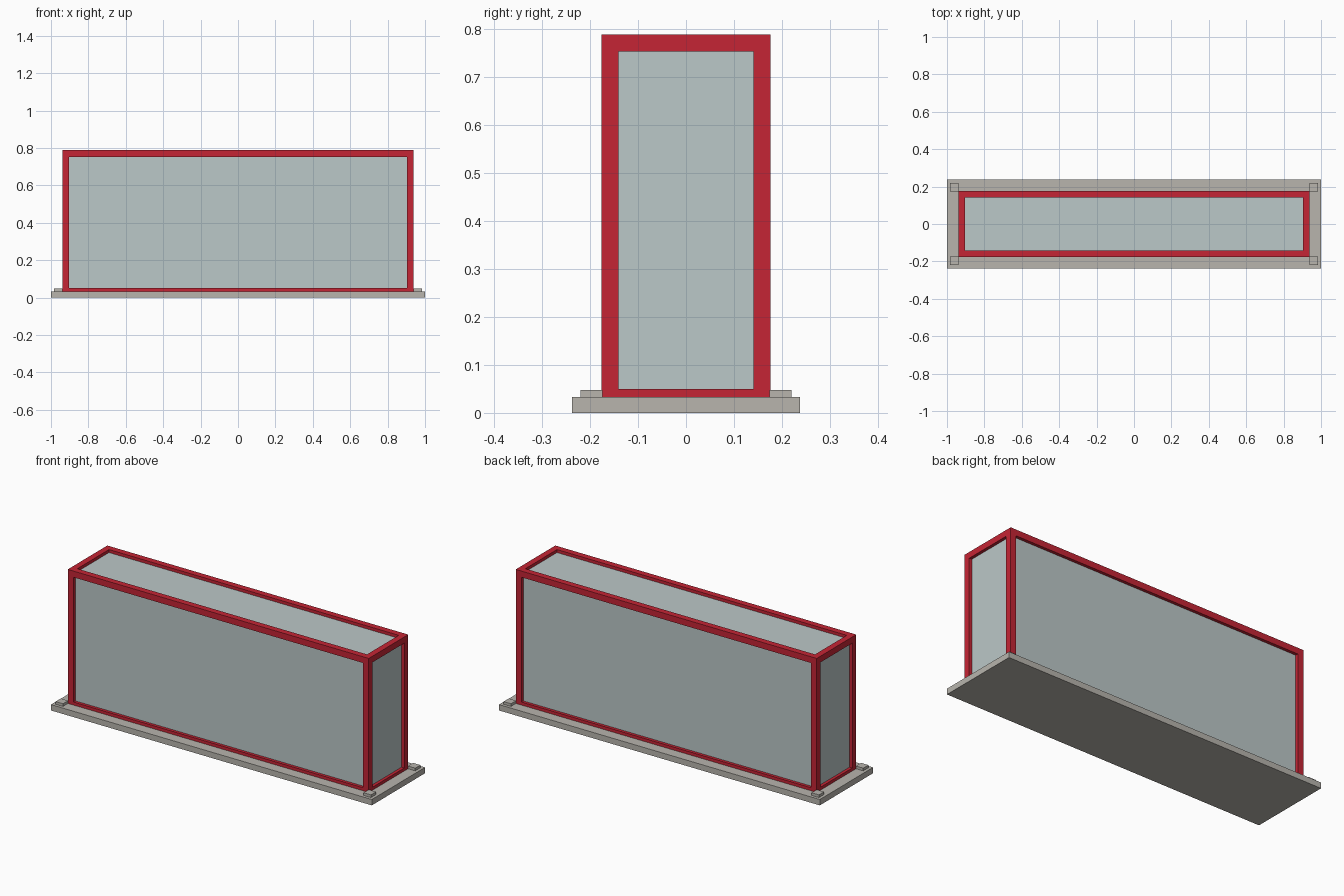
import bpy

old = bpy.data.objects.get("Cube")
if old:
    bpy.data.objects.remove(old, do_unlink=True)


def material(name, rgb):
    m = bpy.data.materials.new(name)
    m.use_nodes = True
    m.diffuse_color = (*rgb, 1)
    m.node_tree.nodes["Principled BSDF"].inputs["Base Color"].default_value = (*rgb, 1)
    return m


RED = material("frame red", (0.56, 0.018, 0.035))
GLASS = material("pale glass", (0.50, 0.58, 0.58))
STONE = material("warm grey", (0.48, 0.46, 0.42))


def box(name, lo, hi, mat):
    """Axis-aligned box between two corners."""
    bpy.ops.mesh.primitive_cube_add(size=1, location=[(a + b) / 2 for a, b in zip(lo, hi)])
    ob = bpy.context.object
    ob.name = name
    ob.scale = [b - a for a, b in zip(lo, hi)]
    bpy.ops.object.transform_apply(location=False, rotation=False, scale=True)
    ob.data.materials.append(mat)
    return ob


def span(sign, inner, outer):
    """Ordered interval on the chosen side of the centre."""
    return sorted((sign * inner, sign * outer))


# Outer half sizes of the case, and its bar and glass dimensions
X, Y, BOTTOM, TOP = 0.938, 0.176, 0.015, 0.788
BAR, RECESS, PANE = 0.035, 0.017, 0.006
BASE_TOP = 0.033
IX, IY, IZ0, IZ1 = X - BAR, Y - BAR, BOTTOM + BAR, TOP - BAR

# Base slab
box("base_slab", (-1, -0.237, 0), (1, 0.237, BASE_TOP), STONE)

sides = {-1: "right", 1: "left"}
ends = {-1: "front", 1: "back"}
levels = {"lower": (BOTTOM, IZ0), "upper": (IZ1, TOP)}

# Corner posts and corner pads
for sx, side in sides.items():
    for sy, end in ends.items():
        x0, x1 = span(sx, IX, X)
        y0, y1 = span(sy, IY, Y)
        box(f"{end}_{side}_post", (x0, y0, BOTTOM), (x1, y1, TOP), RED)
        x0, x1 = span(sx, 0.937, 0.983)
        y0, y1 = span(sy, 0.174, 0.22)
        box(f"{end}_{side}_pad", (x0, y0, BASE_TOP), (x1, y1, 0.048), STONE)

# Rails between the posts
for level, (z0, z1) in levels.items():
    for sy, end in ends.items():
        y0, y1 = span(sy, IY, Y)
        box(f"{level}_{end}_rail", (-IX, y0, z0), (IX, y1, z1), RED)
    for sx, side in sides.items():
        x0, x1 = span(sx, IX, X)
        box(f"{level}_{side}_rail", (x0, -IY, z0), (x1, IY, z1), RED)

# Glass panes set back inside the frame
for sy, end in ends.items():
    y0, y1 = span(sy, Y - RECESS - PANE, Y - RECESS)
    box(f"{end}_pane", (-IX, y0, IZ0), (IX, y1, IZ1), GLASS)
for sx, side in sides.items():
    x0, x1 = span(sx, X - RECESS - PANE, X - RECESS)
    box(f"{side}_pane", (x0, -IY, IZ0), (x1, IY, IZ1), GLASS)
box("top_pane", (-IX, -IY, TOP - RECESS - PANE), (IX, IY, TOP - RECESS), GLASS)
